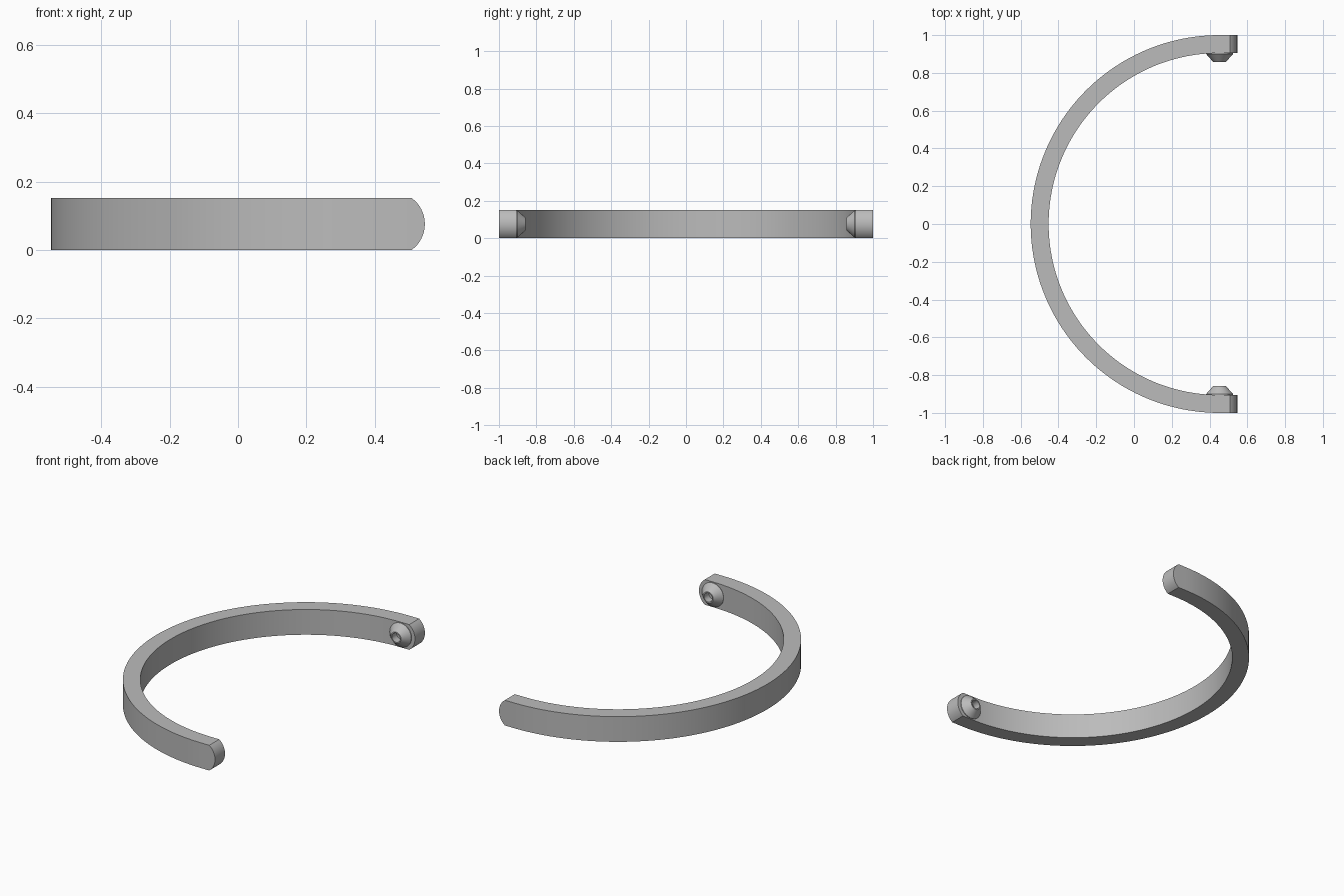
import bpy, bmesh
from math import sin, cos, pi, asin

cube = bpy.data.objects.get("Cube")
if cube:
    bpy.data.objects.remove(cube, do_unlink=True)

HEIGHT = 0.152
OUTER, INNER = 1.0, 0.905
CX = 0.453          # ring centre and pivot axis
TIP_R = 0.094       # rounding of the arm ends
MID = HEIGHT / 2

grey = bpy.data.materials.new("satin grey")
grey.use_nodes = True
grey.diffuse_color = (0.5, 0.5, 0.5, 1)
grey.node_tree.nodes["Principled BSDF"].inputs["Base Color"].default_value = (0.5, 0.5, 0.5, 1)


def finish(name, bm):
    bmesh.ops.recalc_face_normals(bm, faces=bm.faces)
    mesh = bpy.data.meshes.new(name)
    bm.to_mesh(mesh)
    bm.free()
    mesh.materials.append(grey)
    obj = bpy.data.objects.new(name, mesh)
    bpy.context.collection.objects.link(obj)
    bpy.ops.object.select_all(action='DESELECT')
    obj.select_set(True)
    bpy.context.view_layer.objects.active = obj
    bpy.ops.object.shade_smooth_by_angle(angle=pi / 6)
    return obj


# Half ring band, swept as rectangular sections
bm = bmesh.new()
SEGMENTS = 96
sections = []
for i in range(SEGMENTS + 1):
    a = pi / 2 + pi * i / SEGMENTS
    sections.append([bm.verts.new((CX + r * cos(a), r * sin(a), z))
                     for r, z in ((INNER, 0), (OUTER, 0), (OUTER, HEIGHT), (INNER, HEIGHT))])
for s, t in zip(sections, sections[1:]):
    for k in range(4):
        n = (k + 1) % 4
        bm.faces.new((s[k], s[n], t[n], t[k]))

# Short straight arm ends with a rounded tip
STEPS = 16
half = asin(MID / TIP_R)
for section, side in ((sections[0], 1), (sections[-1], -1)):
    rows = []
    for r in (INNER, OUTER):
        row = []
        for i in range(STEPS + 1):
            a = -half + 2 * half * i / STEPS
            row.append(bm.verts.new((CX + TIP_R * cos(a), side * r, MID + TIP_R * sin(a))))
        rows.append(row)
    inner, outer = rows
    low_in, low_out, high_out, high_in = section
    bm.faces.new([low_in] + inner + [high_in])
    bm.faces.new([low_out] + outer + [high_out])
    bm.faces.new((low_in, low_out, outer[0], inner[0]))
    bm.faces.new((high_in, high_out, outer[-1], inner[-1]))
    for i in range(STEPS):
        bm.faces.new((inner[i], inner[i + 1], outer[i + 1], outer[i]))
finish("half_ring_band", bm)


# Conical pivot studs with a blind hole, facing inward
def pivot_stud(name, side):
    bm = bmesh.new()
    profile = ((0.072, INNER + 0.002), (0.072, INNER - 0.004), (0.034, 0.858),
               (0.027, 0.858), (0.027, INNER - 0.002))
    count = 40
    rings = []
    for r, y in profile:
        rings.append([bm.verts.new((CX + r * cos(2 * pi * i / count), side * y,
                                    MID + r * sin(2 * pi * i / count)))
                      for i in range(count)])
    for s, t in zip(rings, rings[1:]):
        for i in range(count):
            n = (i + 1) % count
            bm.faces.new((s[i], s[n], t[n], t[i]))
    bm.faces.new(rings[0])
    bm.faces.new(rings[-1])
    finish(name, bm)


pivot_stud("back_pivot_stud", 1)
pivot_stud("front_pivot_stud", -1)
